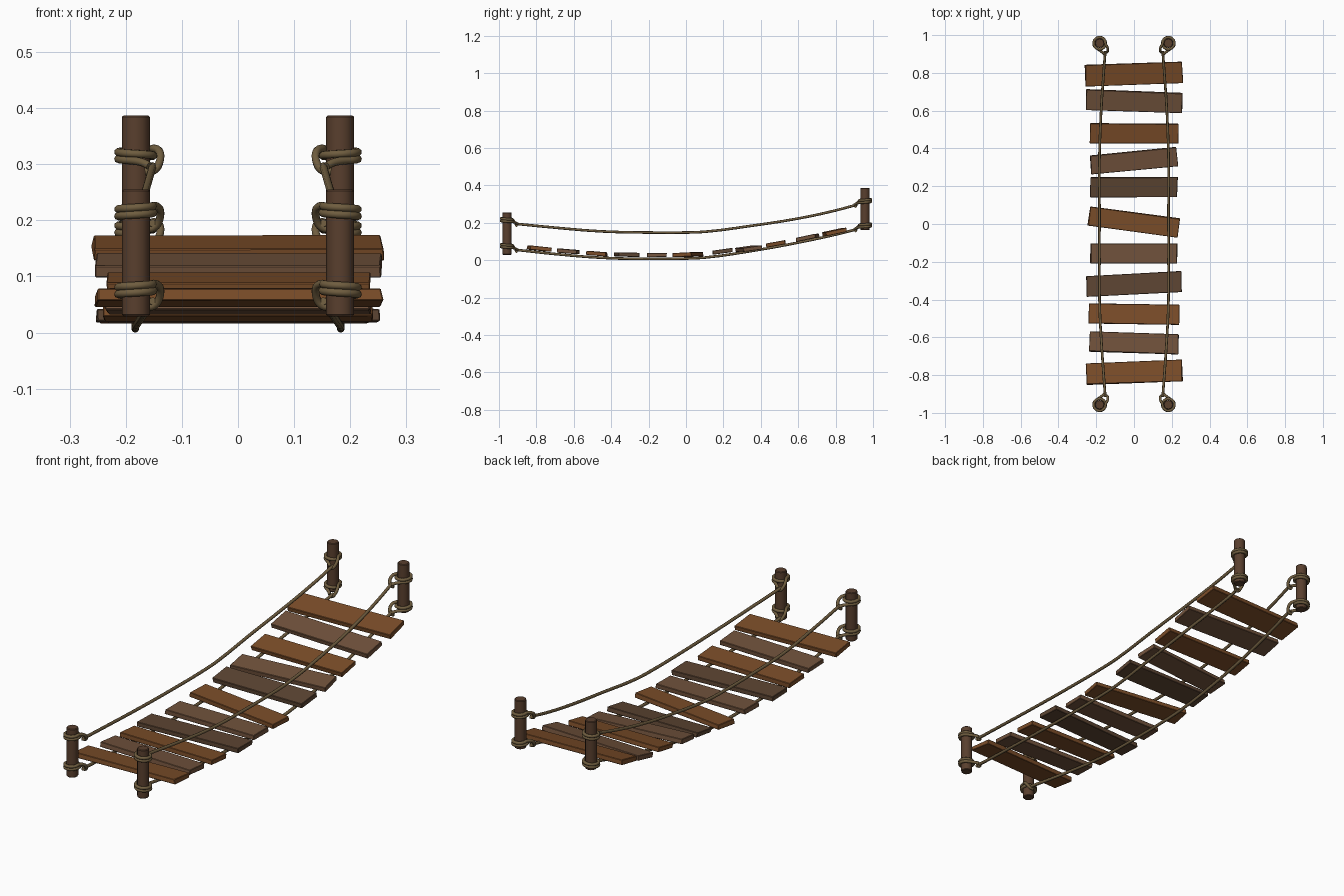
import bpy, math, random
from mathutils import Vector

if "Cube" in bpy.data.objects:
    bpy.data.objects.remove(bpy.data.objects["Cube"])

random.seed(4)


def material(name, rgb):
    m = bpy.data.materials.new(name)
    m.diffuse_color = (*rgb, 1)
    m.use_nodes = True
    m.node_tree.nodes["Principled BSDF"].inputs["Base Color"].default_value = m.diffuse_color
    return m


ORANGE = material("warm_wood", (0.20, 0.075, 0.022))
LIGHT = material("pale_wood", (0.165, 0.085, 0.045))
DARK = material("dull_wood", (0.11, 0.06, 0.033))
POST = material("post_wood", (0.10, 0.05, 0.027))
ROPE = material("rope", (0.16, 0.11, 0.05))

# Rope sag: (y, z) of the lower rope and the hand rail
LOWER = [(-0.915, 0.056), (-0.7, 0.033), (-0.45, 0.013), (-0.2, 0.007), (0.0, 0.009),
         (0.1, 0.014), (0.35, 0.049), (0.6, 0.094), (0.8, 0.137), (0.915, 0.166)]
RAIL = [(-0.915, 0.195), (-0.7, 0.174), (-0.45, 0.154), (-0.2, 0.148), (0.0, 0.148),
        (0.1, 0.152), (0.35, 0.184), (0.6, 0.223), (0.8, 0.266), (0.915, 0.297)]


def sag(pts, y):
    for (y0, z0), (y1, z1) in zip(pts, pts[1:]):
        if y <= y1:
            return z0 + (z1 - z0) * (y - y0) / (y1 - y0), (z1 - z0) / (y1 - y0)


def bevel(obj, width, segments=1):
    b = obj.modifiers.new("bevel", 'BEVEL')
    b.width, b.segments, b.limit_method = width, segments, 'ANGLE'
    b.angle_limit = math.radians(50)


def rope(name, pts, radius=0.0072, res=4, cyclic=False):
    cu = bpy.data.curves.new(name, 'CURVE')
    cu.dimensions = '3D'
    cu.bevel_depth, cu.bevel_resolution, cu.resolution_u = radius, 2, res
    cu.use_fill_caps = True
    s = cu.splines.new('BEZIER')
    s.bezier_points.add(len(pts) - 1)
    for p, co in zip(s.bezier_points, pts):
        p.co = co
        p.handle_left_type = p.handle_right_type = 'AUTO'
    s.use_cyclic_u = cyclic
    cu.materials.append(ROPE)
    obj = bpy.data.objects.new(name, cu)
    bpy.context.collection.objects.link(obj)
    bpy.ops.object.select_all(action='DESELECT')
    bpy.context.view_layer.objects.active = obj
    obj.select_set(True)
    bpy.ops.object.convert(target='MESH')
    bpy.ops.object.shade_smooth_by_angle(angle=math.radians(60))


# Planks: y, length, depth, yaw in degrees, material
planks = [(0.795, 0.515, 0.113, 2, ORANGE), (0.65, 0.51, 0.108, -2, LIGHT),
          (0.48, 0.47, 0.105, 0, ORANGE), (0.335, 0.46, 0.10, 5.5, LIGHT),
          (0.195, 0.46, 0.105, 0, DARK), (0.01, 0.48, 0.10, -7.5, ORANGE),
          (-0.155, 0.46, 0.105, 0, LIGHT), (-0.318, 0.505, 0.11, 3, DARK),
          (-0.477, 0.475, 0.105, -1, ORANGE), (-0.63, 0.47, 0.105, -2, LIGHT),
          (-0.785, 0.51, 0.113, 2, ORANGE)]
for i, (y, length, depth, yaw, mat) in enumerate(planks):
    z, slope = sag(LOWER, y)
    lift = 0.020 if y < 0.2 else 0.015
    bpy.ops.mesh.primitive_cube_add(size=1, location=(0, y, z + lift))
    o = bpy.context.object
    o.name = f"plank_{i + 1}"
    # slightly uneven ends
    for v in o.data.vertices:
        v.co = Vector((v.co.x * length, v.co.y * depth, v.co.z * 0.022))
        v.co.x += random.uniform(-0.003, 0.003)
        v.co.y += random.uniform(-0.002, 0.002)
    o.rotation_euler = (math.atan(slope), 0, math.radians(yaw))
    o.data.materials.append(mat)
    bevel(o, 0.002)

for sx, side in ((-1, "left"), (1, "right")):
    for sy, end in ((-1, "front"), (1, "back")):
        px, py = sx * 0.182, sy * 0.957
        # Post
        bpy.ops.mesh.primitive_cylinder_add(vertices=12, radius=0.025, depth=0.226,
                                            location=(px, py, 0.142 if sy < 0 else 0.274))
        o = bpy.context.object
        o.name = f"{end}_{side}_post"
        o.data.materials.append(POST)
        bevel(o, 0.003)
        bpy.ops.object.shade_smooth_by_angle(angle=math.radians(35))

        # Lashings: two turns round the post, ending in a knot on the rope
        for pts, label in ((LOWER, "lower"), (RAIL, "upper")):
            zr = pts[0 if sy < 0 else -1][1]
            local = [(-0.024, -0.056, 0.0), (-0.012, -0.046, 0.006)]
            n = 20
            for k in range(n + 1):
                t = k / n
                a = math.radians(290 + 616 * t)
                local.append((0.0315 * math.cos(a), 0.0315 * math.sin(a), 0.010 + 0.021 * t))
            local += [(-0.041, -0.022, 0.027), (-0.043, -0.040, 0.010),
                      (-0.032, -0.050, -0.008), (-0.016, -0.050, -0.010)]
            rope(f"{end}_{side}_{label}_lashing",
                 [(px + sx * u, py + sy * v, zr + w) for u, v, w in local])

    # Long ropes, pulled inward at their ends
    for pts, label in ((LOWER, "deck_rope"), (RAIL, "hand_rope")):
        path = [(sx * (0.183 - 0.031 * max(0, (abs(y) - 0.4) / 0.515) ** 1.3), y, z)
                for y, z in pts]
        rope(f"{side}_{label}", path, 0.007, 3)
